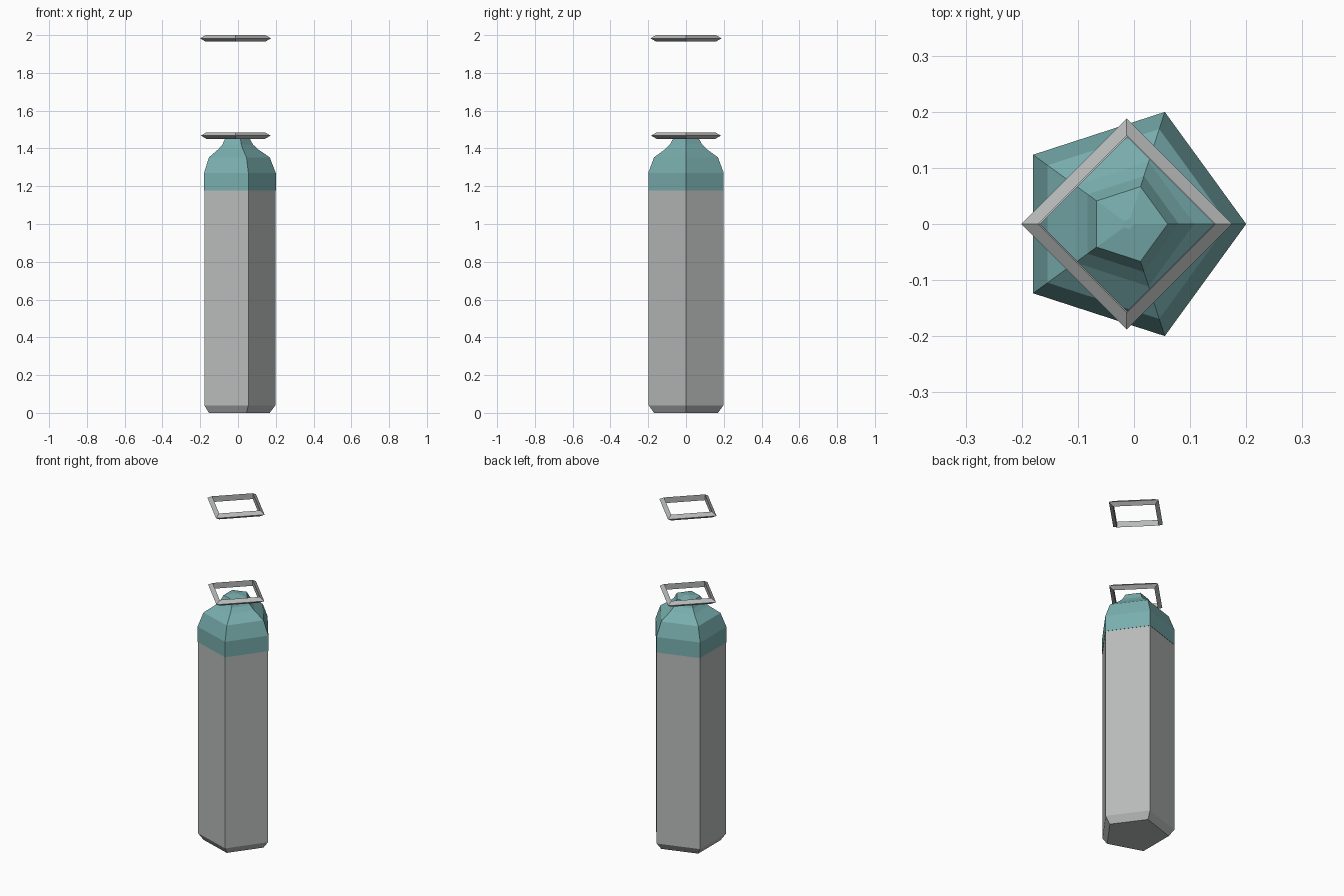
import bpy, bmesh
from math import cos, sin, tau

cube = bpy.data.objects.get("Cube")
if cube:
    bpy.data.objects.remove(cube, do_unlink=True)


def material(name, rgb):
    mat = bpy.data.materials.new(name)
    mat.use_nodes = True
    mat.diffuse_color = (*rgb, 1)
    mat.node_tree.nodes["Principled BSDF"].inputs["Base Color"].default_value = (*rgb, 1)
    return mat


def lathe(name, profile, sides, centre, mat, closed=False):
    """Spin a (radius, height) profile into flat sides, first corner on +x."""
    bm = bmesh.new()
    rings = []
    for r, z in profile:
        rings.append([bm.verts.new((centre + r * cos(tau * i / sides),
                                    r * sin(tau * i / sides), z))
                      for i in range(sides)])
    pairs = list(zip(rings, rings[1:]))
    if closed:
        pairs.append((rings[-1], rings[0]))
    else:
        bm.faces.new(rings[0][::-1])
        bm.faces.new(rings[-1])
    for low, high in pairs:
        for i in range(sides):
            j = (i + 1) % sides
            bm.faces.new((low[i], low[j], high[j], high[i]))
    bmesh.ops.recalc_face_normals(bm, faces=bm.faces)
    mesh = bpy.data.meshes.new(name)
    bm.to_mesh(mesh)
    bm.free()
    mesh.materials.append(mat)
    obj = bpy.data.objects.new(name, mesh)
    bpy.context.collection.objects.link(obj)
    return obj


def ring(name, radius, z, centre, mat):
    """Four-sided hoop with a triangular section pointing outward."""
    thick = 0.02
    section = [(radius + thick * cos(tau * k / 3), z + thick * sin(tau * k / 3))
               for k in range(3)]
    return lathe(name, section, 4, centre, mat, closed=True)


silver = material("silver grey", (0.48, 0.49, 0.49))
teal = material("dusty teal", (0.19, 0.42, 0.42))

# Five-sided tank with a chamfered foot
lathe("tank_body", [(0.178, 0), (0.208, 0.04), (0.208, 1.18)], 5, -0.01, silver)

# Rounded shoulder tapering to the neck
shoulder = [(0.21, 1.178), (0.21, 1.27), (0.178, 1.353), (0.117, 1.395),
            (0.09, 1.42), (0.07, 1.455), (0.01, 1.465)]
lathe("tank_shoulder", shoulder, 5, -0.01, teal)

# Hoops around the neck and above it
ring("neck_ring", 0.165, 1.468, -0.012, silver)
ring("upper_ring", 0.168, 1.983, -0.013, silver)
